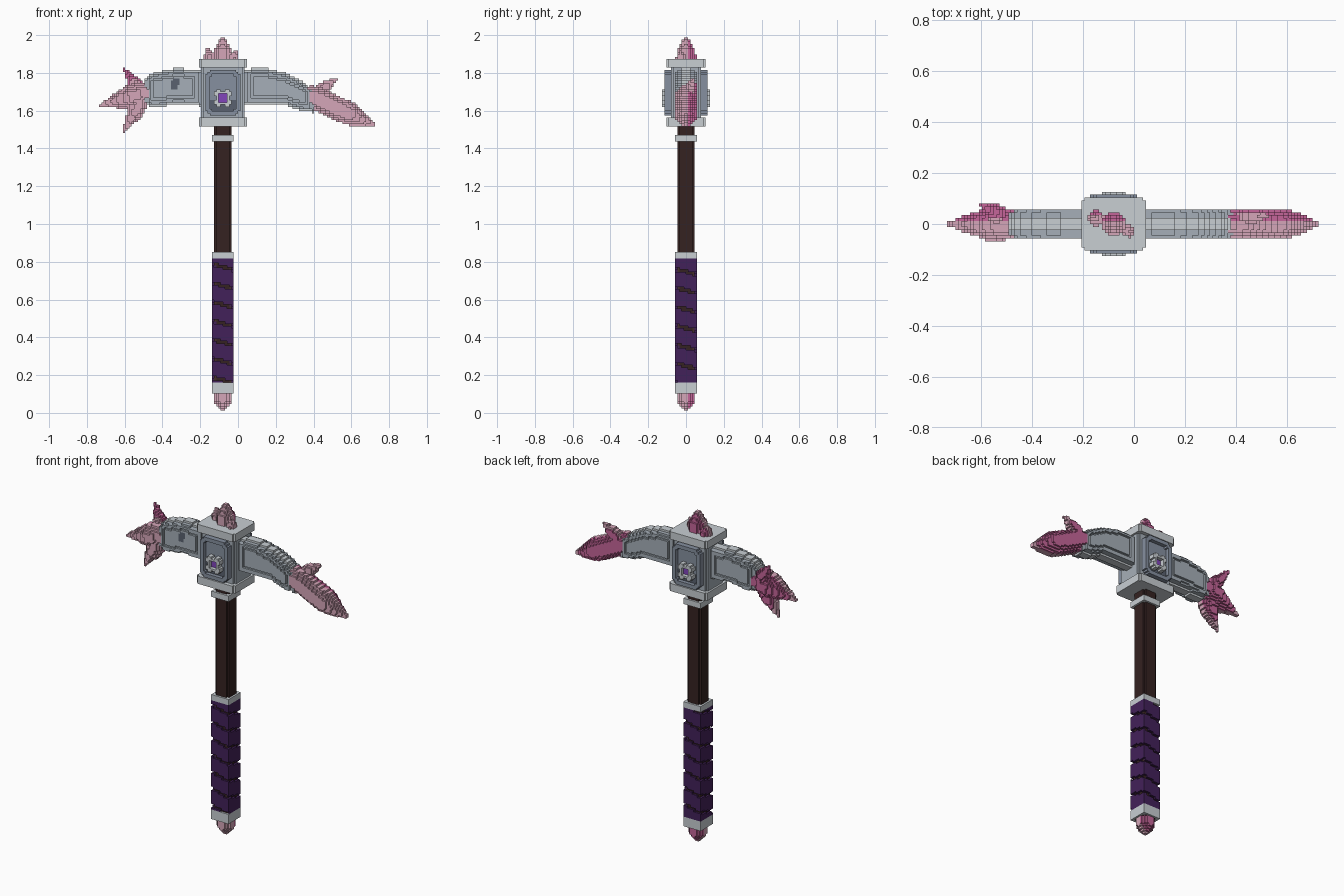
import bpy, bmesh, math
from mathutils import Vector

if "Cube" in bpy.data.objects:
    bpy.data.objects.remove(bpy.data.objects["Cube"])

S = 2 / 174          # size of one block
CX = -0.08           # handle axis

COLOURS = {
    "pale_crystal": (0.66, 0.38, 0.48), "deep_crystal": (0.56, 0.13, 0.32),
    "light_steel": (0.58, 0.62, 0.65), "steel": (0.38, 0.43, 0.48),
    "slate": (0.24, 0.28, 0.35), "dark_slate": (0.10, 0.12, 0.16),
    "dark_wood": (0.035, 0.016, 0.015), "purple_wrap": (0.055, 0.015, 0.10),
    "violet_gem": (0.22, 0.06, 0.50), "groove_wood": (0.06, 0.028, 0.024),
}
NAMES = list(COLOURS)
MATS = []
for name, rgb in COLOURS.items():
    m = bpy.data.materials.new(name)
    m.use_nodes = True
    m.diffuse_color = (*rgb, 1)
    m.node_tree.nodes["Principled BSDF"].inputs["Base Color"].default_value = (*rgb, 1)
    MATS.append(m)

SIDES = []
for axis in range(3):
    for sign in (1, -1):
        d = [0, 0, 0]
        d[axis] = sign
        u, v = [(1, 2), (2, 0), (0, 1)][axis]
        quad = []
        for a, b in ((0, 0), (1, 0), (1, 1), (0, 1))[::sign]:
            c = [0, 0, 0]
            c[axis], c[u], c[v] = (sign + 1) // 2, a, b
            quad.append(tuple(c))
        SIDES.append((d, quad))


def blocks(name, lo, hi, rule):
    """Fill a box with blocks where rule(x, y, z) names a colour; keep outer faces."""
    origin = (CX, 0, 0)
    spans = [range(math.floor((lo[i] - origin[i]) / S), math.ceil((hi[i] - origin[i]) / S)) for i in range(3)]
    cells = {}
    for i in spans[0]:
        for j in spans[1]:
            for k in spans[2]:
                colour = rule(CX + (i + .5) * S, (j + .5) * S, (k + .5) * S)
                if colour:
                    cells[i, j, k] = NAMES.index(colour)
    bm = bmesh.new()
    verts = {}
    for (i, j, k), colour in cells.items():
        for d, quad in SIDES:
            if (i + d[0], j + d[1], k + d[2]) in cells:
                continue
            corner = []
            for c in quad:
                key = (i + c[0], j + c[1], k + c[2])
                if key not in verts:
                    verts[key] = bm.verts.new((CX + key[0] * S, key[1] * S, key[2] * S))
                corner.append(verts[key])
            bm.faces.new(corner).material_index = colour
    mesh = bpy.data.meshes.new(name)
    bm.to_mesh(mesh)
    bm.free()
    used = sorted(set(cells.values()))
    for n in used:
        mesh.materials.append(MATS[n])
    for p, n in zip(mesh.polygons, [f.material_index for f in mesh.polygons]):
        p.material_index = used.index(n)
    bpy.context.collection.objects.link(bpy.data.objects.new(name, mesh))


def post(name, half, z0, z1, colour, cut=0.0, half_y=None):
    """Upright bar on the handle axis with cut corners."""
    hy = half_y or half

    def rule(x, y, z):
        ax, ay = abs(x - CX), abs(y)
        if z0 < z < z1 and ax < half and ay < hy and ax + ay < half + hy - cut:
            return colour
    blocks(name, (CX - half, -hy, z0), (CX + half, hy, z1), rule)


def crystal(name, base, tip, r, taper=0.5, flat=1.0, start=0.8):
    """Faceted shard: widens from its base, then narrows to a point."""
    a, b = Vector(base), Vector(tip)
    axis = (b - a).normalized()
    length = (b - a).length
    side = Vector((0, 1, 0))
    side = (side - axis * side.dot(axis)).normalized()
    up = axis.cross(side)

    def rule(x, y, z):
        p = Vector((x, y, z)) - a
        t = p.dot(axis) / length
        if not 0 <= t <= 1:
            return None
        grow = min(1, start + t * 1.2, (1 - t) / (1 - taper) + 0.06)
        u, v = abs(p.dot(side)) / flat, abs(p.dot(up))
        if max(u, v, (u + v) / 1.4) < r * grow:
            return "pale_crystal" if y < a.y + 0.015 else "deep_crystal"
    lo = [min(a[i], b[i]) - r for i in range(3)]
    hi = [max(a[i], b[i]) + r for i in range(3)]
    blocks(name, lo, hi, rule)


def lerp(points, x):
    for p, q in zip(points, points[1:]):
        if p[0] <= x <= q[0]:
            t = (x - p[0]) / (q[0] - p[0])
            return [p[i] + (q[i] - p[i]) * t for i in (1, 2)]


def arm(name, profile):
    """Curved arm; profile rows are x, bottom z, top z."""
    x0, x1 = profile[0][0], profile[-1][0]

    def rule(x, y, z):
        row = lerp(profile, x)
        if not row:
            return None
        low, top = row
        edge = min(z - low, top - z)
        rim = min(edge, x - x0, x1 - x)
        ay = abs(y)
        if edge < 0 or ay > 0.058:
            return None
        if ay < 0.026:
            return "light_steel"
        if edge < S:
            return None
        if ay < 0.046:
            return "steel" if rim < 4 * S else "slate"
        if 3 * S < rim < 4 * S or rim < S * 1.5:
            return None
        if y < 0 and abs(x + 0.335 - (z - 1.74) * 0.3) < 0.02 and abs(z - 1.74) < 0.03:
            return "dark_slate"
        return "steel"
    blocks(name, (x0, -0.06, 1.5), (x1, 0.06, 1.9), rule)


# Handle: shaft, wrapped grip, collars and pommel
post("shaft", 0.046, 0.10, 1.53, "dark_wood", 0.012)


def grip_rule(x, y, z):
    ax, ay = abs(x - CX), abs(y)
    if max(ax, ay) > 0.058 or ax + ay > 0.104 or max(ax, ay) < 0.03:
        return None
    turn = math.atan2(y, x - CX) / math.tau
    phase = (z / 0.1 + turn + 0.6) % 1
    if phase < 0.16:
        return "groove_wood" if max(ax, ay) < 0.047 else None
    return "purple_wrap"


blocks("grip_wrap", (CX - 0.058, -0.058, 0.17), (CX + 0.058, 0.058, 0.81), grip_rule)
for name, z in (("lower_collar", 0.835), ("upper_collar", 1.452)):
    post(name, 0.058, z - 0.018, z + 0.018, "light_steel", 0.012)
post("pommel_block", 0.058, 0.10, 0.165, "light_steel", 0.012)
crystal("pommel_crystal", (CX, 0, 0.11), (CX, 0, 0), 0.044, 0.45)

# Head: core block with rounded front and back panels
ZC = 1.695


def head_rule(x, y, z):
    ax, ay, dz = abs(x - CX), abs(y), abs(z - ZC)
    if ay < 0.082:
        return "steel" if ax + ay < 0.177 else None
    if ax < 0.09 and dz < 0.122 and ax + dz < 0.188:
        inner = ax < 0.068 and dz < 0.1 and ax + dz < 0.15
        if inner and ay > 0.092:
            return None
        low = z < 1.655 and ax < 0.08
        return "dark_slate" if inner and low else "slate"


blocks("head_block", (CX - 0.104, -0.104, 1.555), (CX + 0.104, 0.104, 1.835), head_rule)
post("head_bottom_cap", 0.127, 1.52, 1.56, "light_steel", 0.024, 0.104)
post("head_top_cap", 0.127, 1.83, 1.87, "light_steel", 0.024, 0.104)


# Gem mounts on the front and back
def mount_rule(x, y, z):
    ax, dz, ay = abs(x - CX), abs(z - 1.668), abs(y)
    big, small = max(ax, dz), min(ax, dz)
    if big < 0.024:
        return "violet_gem" if ay < 0.104 else None
    if big < 0.036 or (big < 0.047 and small > 0.012 and small < 0.036):
        return "light_steel"


for name, y in (("front_gem_mount", -0.116), ("back_gem_mount", 0.08)):
    blocks(name, (CX - 0.05, y, 1.61), (CX + 0.05, y + 0.036, 1.73), mount_rule)

# Arms
arm("left_arm", [(0.03, 1.63, 1.82), (0.15, 1.63, 1.825), (0.25, 1.63, 1.80),
                 (0.33, 1.60, 1.76), (0.40, 1.59, 1.71)])
arm("right_arm", [(-0.49, 1.635, 1.77), (-0.45, 1.615, 1.80), (-0.33, 1.635, 1.825),
                  (-0.19, 1.625, 1.815)])

# Crystals on the arm ends and on top
crystal("pick_crystal", (0.36, 0, 1.69), (0.735, 0, 1.515), 0.062, 0.6)
crystal("pick_spur", (0.42, 0.03, 1.70), (0.535, 0.03, 1.775), 0.03, 0.4)
crystal("tail_crystal", (-0.47, 0, 1.70), (-0.74, 0, 1.625), 0.064, 0.35)
crystal("tail_upper_spur", (-0.50, 0.01, 1.68), (-0.61, 0.085, 1.83), 0.036, 0.4)
crystal("tail_lower_spur", (-0.50, -0.01, 1.67), (-0.61, -0.02, 1.48), 0.042, 0.4)
crystal("top_crystal", (CX, 0, 1.86), (CX, 0, 2.0), 0.044, 0.45)
crystal("top_left_spur", (CX + 0.045, -0.02, 1.86), (CX + 0.075, -0.035, 1.925), 0.026, 0.4)
crystal("top_right_spur", (CX - 0.06, 0.02, 1.86), (CX - 0.085, 0.03, 1.935), 0.03, 0.4)
